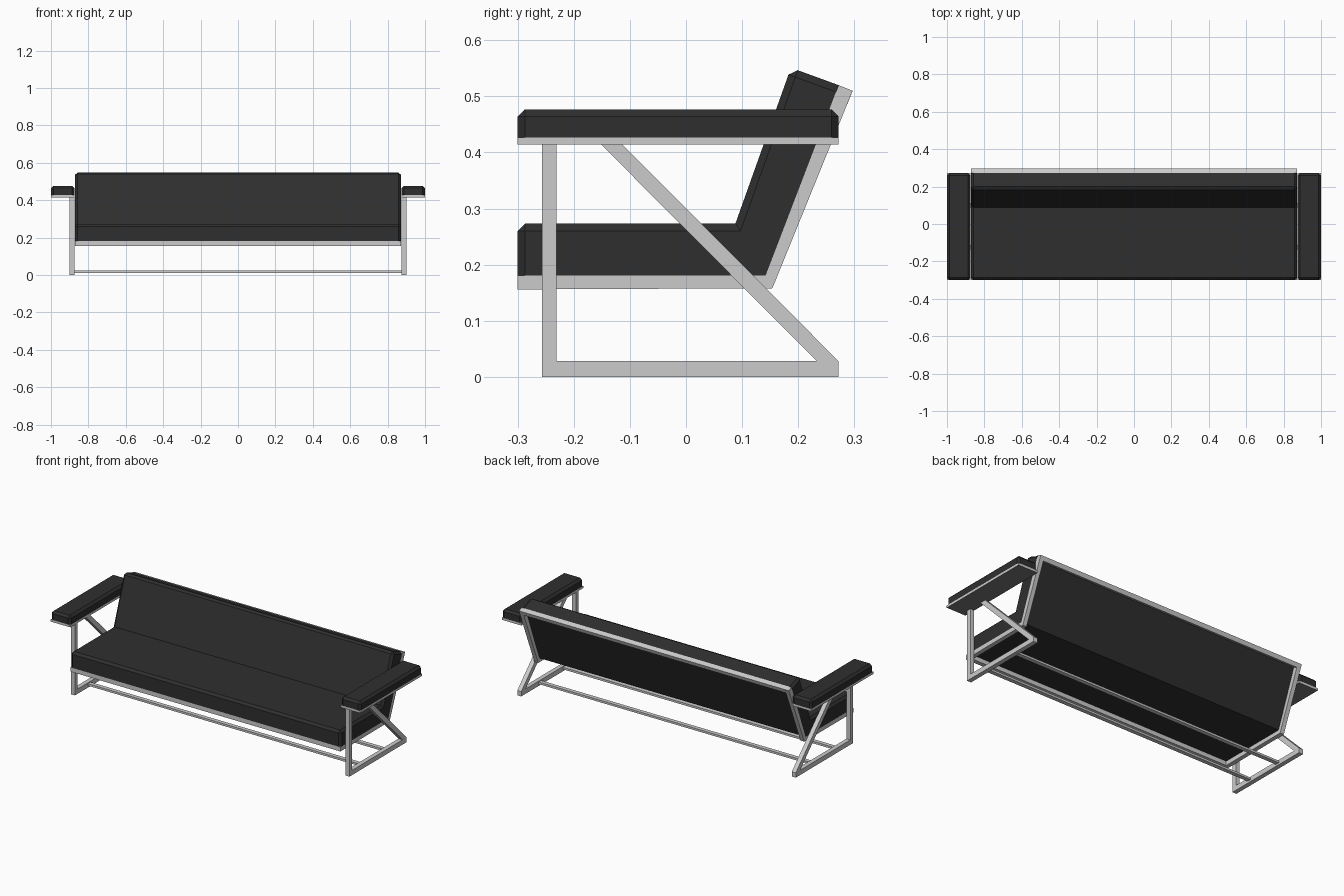
import bpy
import bmesh

if "Cube" in bpy.data.objects:
    bpy.data.objects.remove(bpy.data.objects["Cube"], do_unlink=True)


def material(name, value):
    m = bpy.data.materials.new(name)
    m.use_nodes = True
    color = (value, value, value, 1)
    m.diffuse_color = color
    m.node_tree.nodes["Principled BSDF"].inputs["Base Color"].default_value = color
    return m


leather = material("black leather", 0.028)
steel = material("light steel", 0.6)
underside = material("grey underside", 0.18)


def add_prism(bm, profile, x0, x1):
    """Extrude a (y, z) profile from x0 to x1."""
    start = [bm.verts.new((x0, y, z)) for y, z in profile]
    face = bm.faces.new(start)
    out = bmesh.ops.extrude_face_region(bm, geom=[face], use_keep_orig=True)
    for v in out["geom"]:
        if isinstance(v, bmesh.types.BMVert):
            v.co.x = x1


def rect(y0, z0, y1, z1):
    return [(y0, z0), (y1, z0), (y1, z1), (y0, z1)]


def build(name, prisms, mats, mirror=False, chamfer=0, keep_sharp=None):
    bm = bmesh.new()
    for profile, x0, x1 in prisms:
        add_prism(bm, profile, x0, x1)
    bmesh.ops.recalc_face_normals(bm, faces=bm.faces[:])
    if chamfer:
        edges = [e for e in bm.edges if not keep_sharp(e)]
        bmesh.ops.bevel(bm, geom=edges, offset=chamfer, segments=1,
                        affect='EDGES', clamp_overlap=True)
    mesh = bpy.data.meshes.new(name)
    if len(mats) > 1:
        bm.normal_update()
        for f in bm.faces:
            f.material_index = int(f.normal.z < -0.9)
    bm.to_mesh(mesh)
    bm.free()
    for m in mats:
        mesh.materials.append(m)
    obj = bpy.data.objects.new(name, mesh)
    bpy.context.collection.objects.link(obj)
    if mirror:
        obj.modifiers.new("Mirror", 'MIRROR')
    return obj


# Shared dimensions
half = 0.872
front = -0.30
tube = 0.025

# One-piece seat and back cushion, chamfered on its exposed edges
seat_profile = [(front, 0.181), (front, 0.273), (0.088, 0.273),
                (0.187, 0.551), (0.272, 0.52), (0.142, 0.181)]


def seat_sharp(e):
    a, b = e.verts
    along = abs(a.co.x - b.co.x) > 0.1
    rear = all(v.co.z < 0.2 or v.co.y > 0.2 or
               (v.co.y > 0.13 and v.co.z < 0.2) for v in e.verts)
    crease = along and abs(a.co.y - 0.088) < 0.01
    return rear or crease


build("seat_and_back_cushion", [(seat_profile, -half, half)], [leather],
      chamfer=0.013, keep_sharp=seat_sharp)

# Bent side rails with a front and a top cross rail
rail_profile = [(front, 0.156), (0.154, 0.158), (0.297, 0.51),
                (0.272, 0.52), (0.142, 0.181), (front, 0.181)]
top_profile = [(0.297, 0.51), (0.272, 0.52), (0.263, 0.497), (0.288, 0.487)]
inner = half - tube
build("seat_frame", [
    (rail_profile, -half, -inner),
    (rail_profile, inner, half),
    (rect(front, 0.156, front + tube, 0.181), -inner, inner),
    (top_profile, -inner, inner),
], [steel])

# Side frames: front leg, floor bar and diagonal brace
brace = [(-0.151, 0.414), (-0.113, 0.414), (0.272, 0.028), (0.233, 0.028)]
build("side_frames", [
    (rect(-0.257, 0.028, -0.231, 0.414), 0.874, 0.9),
    (rect(-0.257, 0, 0.272, 0.028), 0.874, 0.9),
    (brace, 0.874, 0.9),
], [steel], mirror=True)

# Long flat stretchers between the floor bars
build("floor_stretchers",
      [(rect(y - 0.012, 0.011, y + 0.012, 0.023), -0.875, 0.875)
       for y in (-0.125, 0.10)], [steel])

# Armrests: support plates and chamfered pads
build("arm_plates", [(rect(front, 0.414, 0.272, 0.427), 0.874, 1.0)],
      [steel, underside], mirror=True)
build("arm_pads", [(rect(front, 0.427, 0.272, 0.477), 0.874, 1.0)],
      [leather], mirror=True, chamfer=0.013,
      keep_sharp=lambda e: all(v.co.z < 0.43 for v in e.verts))
